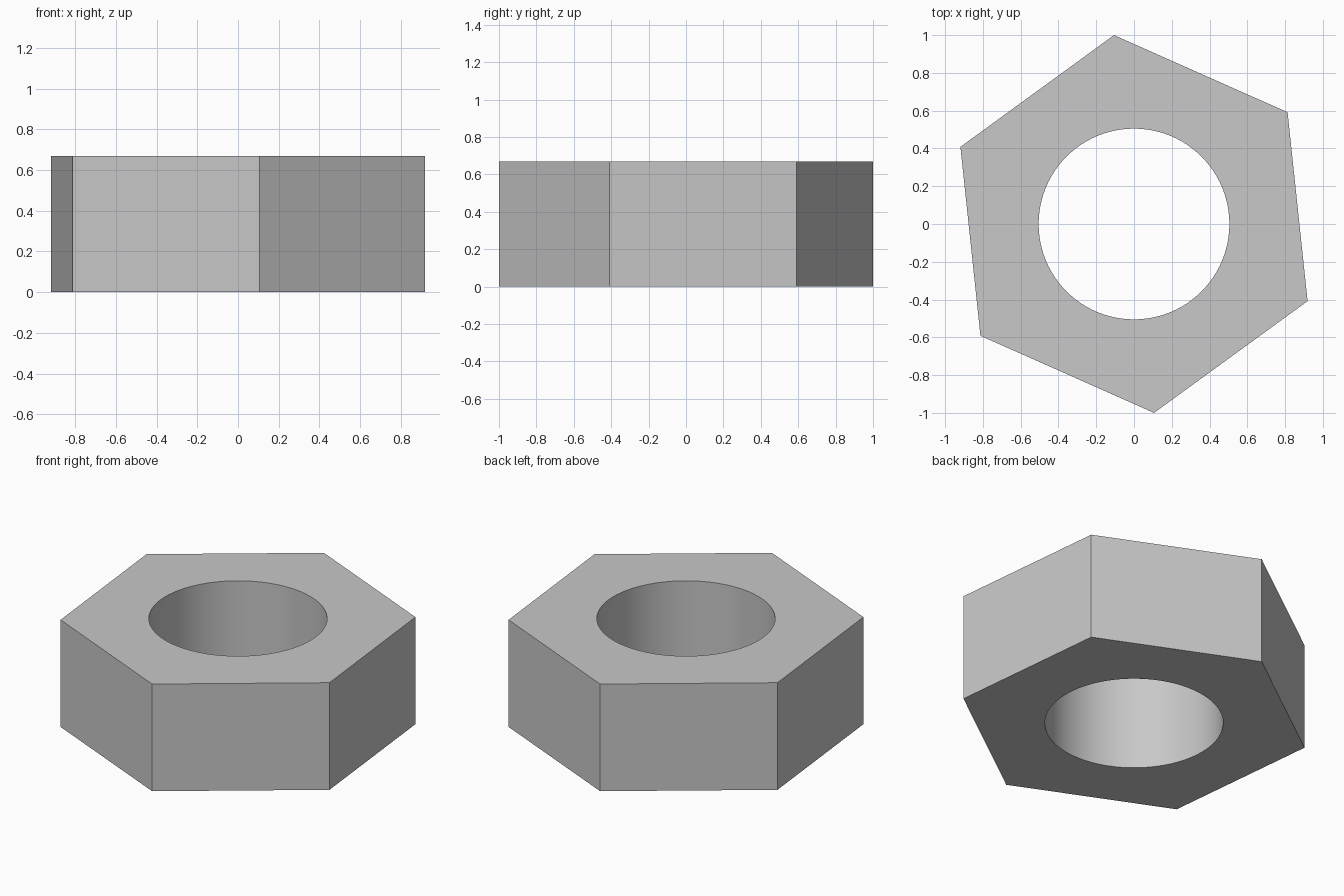
import bpy
import bmesh
import math
from mathutils import Matrix

cube = bpy.data.objects.get("Cube")
if cube:
    bpy.data.objects.remove(cube, do_unlink=True)

HEIGHT = 0.67
OUTER_RADIUS = 1.0056   # centre to hexagon corner
HOLE_RADIUS = 0.505
TURN = math.radians(6.05)


def ring(bm, sides, radius, turn):
    """Closed loop of edges whose first corner points along +y before turning."""
    bmesh.ops.create_circle(bm, segments=sides, radius=radius,
                            matrix=Matrix.Rotation(turn, 4, "Z"))


# Plain grey metal
grey = bpy.data.materials.new("grey_metal")
grey.use_nodes = True
colour = (0.58, 0.58, 0.58, 1)
grey.diffuse_color = colour
grey.node_tree.nodes["Principled BSDF"].inputs["Base Color"].default_value = colour

# Hexagonal profile with a round hole, filled and extruded upwards
bm = bmesh.new()
ring(bm, 6, OUTER_RADIUS, TURN)
ring(bm, 96, HOLE_RADIUS, 0)
bmesh.ops.triangle_fill(bm, use_beauty=True, edges=bm.edges[:], normal=(0, 0, 1))
walls = bmesh.ops.extrude_face_region(bm, geom=bm.faces[:], use_keep_orig=True)
top = [v for v in walls["geom"] if isinstance(v, bmesh.types.BMVert)]
bmesh.ops.translate(bm, verts=top, vec=(0, 0, HEIGHT))
bmesh.ops.recalc_face_normals(bm, faces=bm.faces[:])

mesh = bpy.data.meshes.new("hex_nut")
bm.to_mesh(mesh)
bm.free()
mesh.materials.append(grey)
nut = bpy.data.objects.new("hex_nut", mesh)
bpy.context.collection.objects.link(nut)

# Smooth bore, crisp edges elsewhere
bpy.ops.object.select_all(action="DESELECT")
nut.select_set(True)
bpy.context.view_layer.objects.active = nut
bpy.ops.object.shade_smooth_by_angle(angle=math.radians(30))
